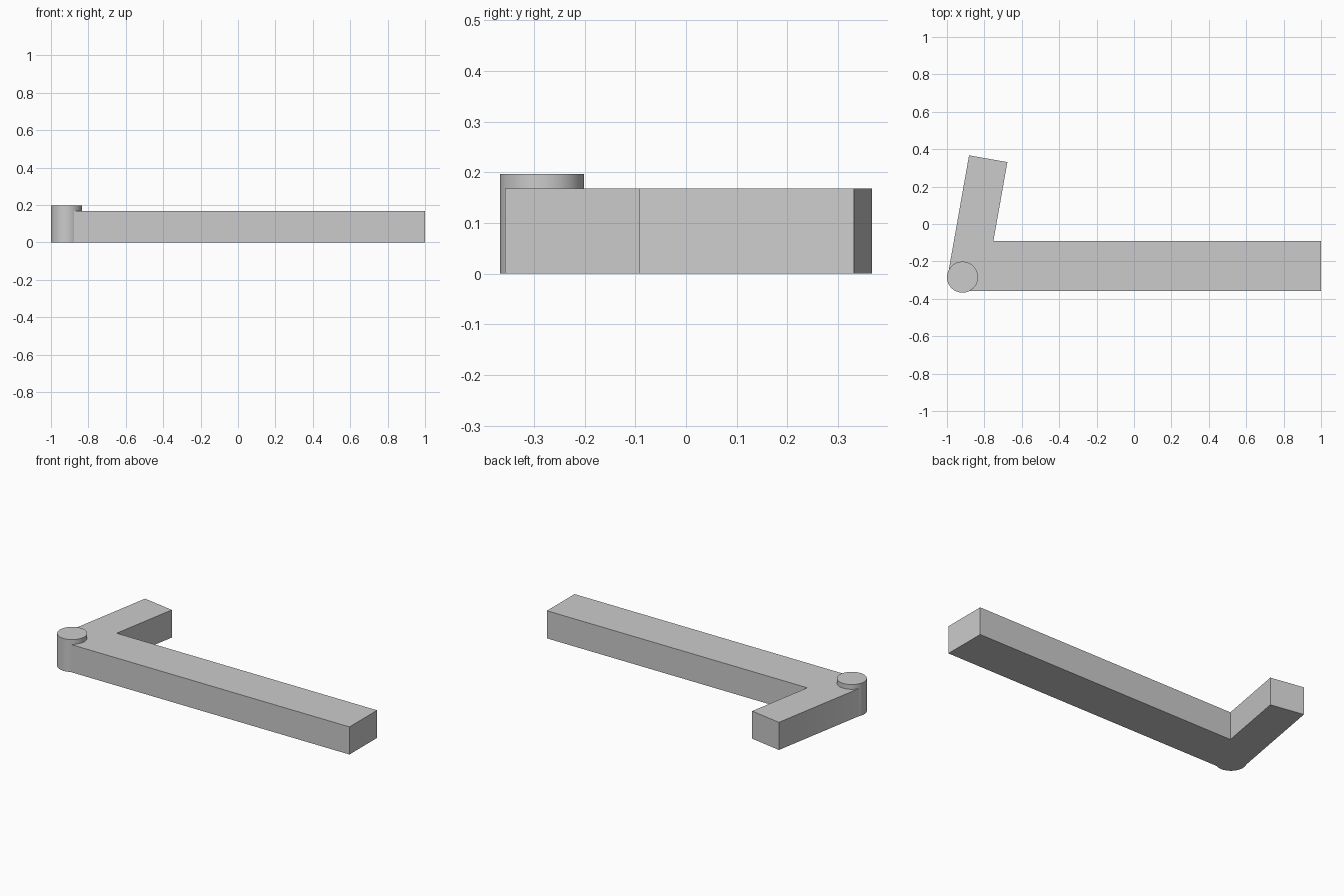
import bpy, bmesh, math

if "Cube" in bpy.data.objects:
    bpy.data.objects.remove(bpy.data.objects["Cube"])

ARM_H, PIN_H = 0.168, 0.197
PIN_X, PIN_Y, PIN_R = -0.917, -0.284, 0.083


def extrude_profile(name, points, height):
    """Solid prism standing on z = 0 from a 2D outline."""
    bm = bmesh.new()
    face = bm.faces.new([bm.verts.new((x, y, 0)) for x, y in points])
    top = bmesh.ops.extrude_face_region(bm, geom=[face])["geom"]
    bmesh.ops.translate(bm, vec=(0, 0, height),
                        verts=[v for v in top if isinstance(v, bmesh.types.BMVert)])
    bmesh.ops.recalc_face_normals(bm, faces=bm.faces)
    mesh = bpy.data.meshes.new(name)
    bm.to_mesh(mesh)
    bm.free()
    obj = bpy.data.objects.new(name, mesh)
    bpy.context.collection.objects.link(obj)
    return obj


# Angled lever: long bar plus short arm leaning 10 degrees, ending inside the pin
lever = extrude_profile("angled_lever", [
    (PIN_X + 0.03, -0.357), (1.0, -0.357), (1.0, -0.092),   # long bar
    (-0.752, -0.092), (-0.677, 0.331), (-0.882, 0.367),     # short arm
    (-0.995, -0.272), (PIN_X, PIN_Y)], ARM_H)

# Round corner pin, slightly taller than the lever
pin = extrude_profile("corner_pin", [
    (PIN_X + PIN_R * math.cos(a), PIN_Y + PIN_R * math.sin(a))
    for a in (2 * math.pi * i / 64 for i in range(64))], PIN_H)

# Fuse both into one solid
union = lever.modifiers.new("fuse_pin", 'BOOLEAN')
union.operation = 'UNION'
union.solver = 'EXACT'
union.object = pin
bpy.context.view_layer.objects.active = lever
lever.select_set(True)
bpy.ops.object.modifier_apply(modifier=union.name)
bpy.data.objects.remove(pin)
# Keep edges sharp, including the shallow blend of arm into pin
bpy.ops.object.shade_smooth_by_angle(angle=math.radians(20))
